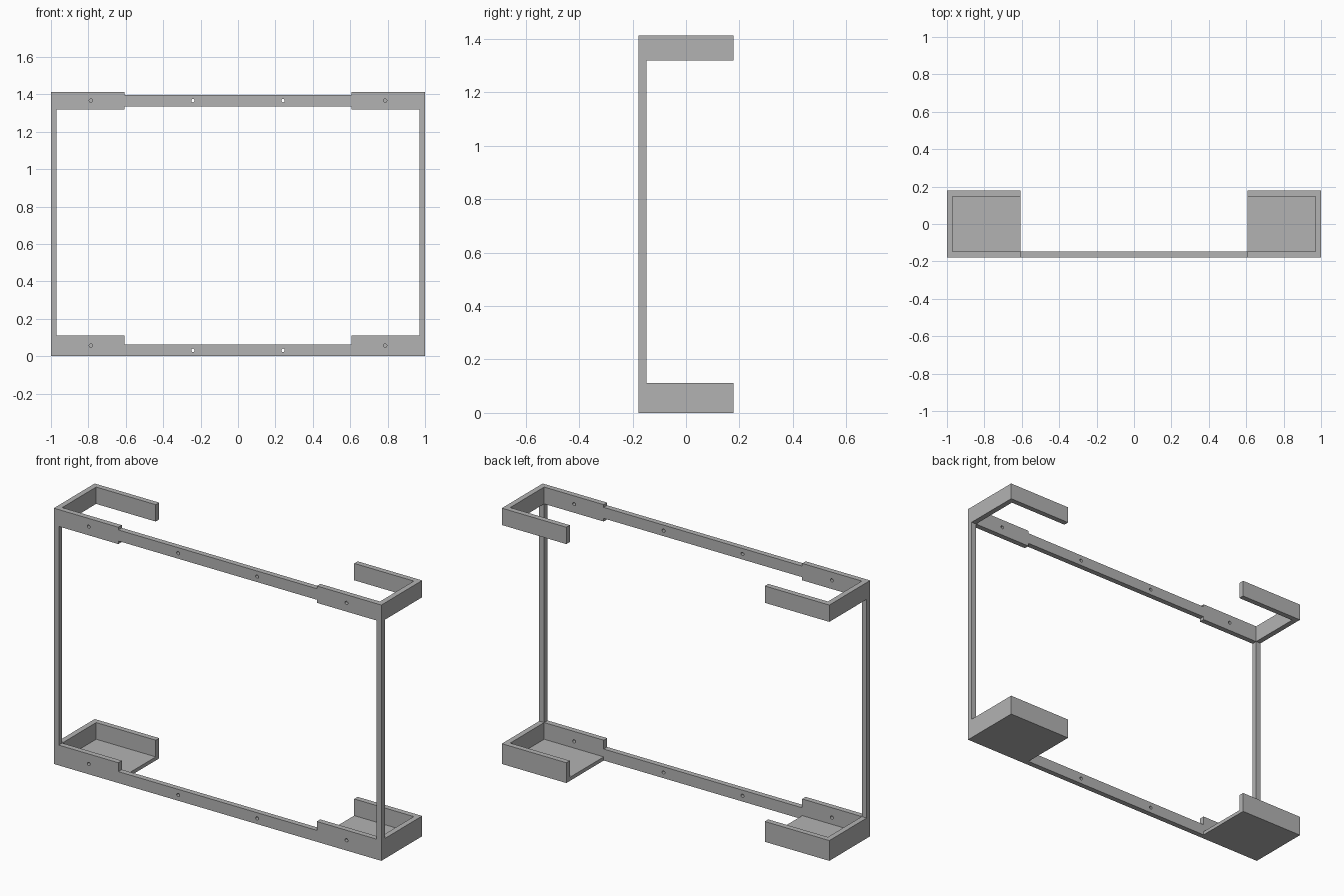
import bpy, bmesh
from mathutils import Matrix, Vector

cube = bpy.data.objects.get("Cube")
if cube:
    bpy.data.objects.remove(cube, do_unlink=True)

HX, HY, H = 1.0, 0.178, 1.412      # half width, half depth, height
WALL, FLOOR = 0.03, 0.02           # wall and floor thickness
INNER = 0.606                      # inner end of the corner brackets
LOW_TOP, HIGH_BOTTOM = 0.112, 1.319
HOLE_R = 0.009

grey = bpy.data.materials.new("light grey")
grey.use_nodes = True
grey.diffuse_color = (0.45, 0.45, 0.45, 1)
grey.node_tree.nodes["Principled BSDF"].inputs["Base Color"].default_value = (0.45, 0.45, 0.45, 1)


def finish(name, bm):
    bmesh.ops.recalc_face_normals(bm, faces=bm.faces)
    mesh = bpy.data.meshes.new(name)
    bm.to_mesh(mesh)
    bm.free()
    mesh.materials.append(grey)
    ob = bpy.data.objects.new(name, mesh)
    bpy.context.collection.objects.link(ob)
    return ob


def prism(name, outline, z0, z1):
    """Extrude an xy outline from z0 up to z1."""
    bm = bmesh.new()
    face = bm.faces.new([bm.verts.new((x, y, z0)) for x, y in outline])
    top = bmesh.ops.extrude_face_region(bm, geom=[face])["geom"]
    bmesh.ops.translate(bm, vec=Vector((0, 0, z1 - z0)),
                        verts=[v for v in top if isinstance(v, bmesh.types.BMVert)])
    return finish(name, bm)


def box(name, x0, x1, y0, y1, z0, z1):
    return prism(name, [(x0, y0), (x1, y0), (x1, y1), (x0, y1)], z0, z1)


def drill(ob, xs, z):
    """Cut round screw holes through the front wall."""
    bm = bmesh.new()
    for x in xs:
        bmesh.ops.create_cone(bm, cap_ends=True, segments=20, radius1=HOLE_R,
                              radius2=HOLE_R, depth=4 * WALL,
                              matrix=Matrix.Translation((x, WALL / 2 - HY, z))
                              @ Matrix.Rotation(1.5707963, 4, 'X'))
    cutter = finish("hole_cutter", bm)
    cutter.hide_render = True
    mod = ob.modifiers.new("holes", 'BOOLEAN')
    mod.operation, mod.solver, mod.object = 'DIFFERENCE', 'EXACT', cutter
    graph = bpy.context.evaluated_depsgraph_get()
    cut = bpy.data.meshes.new_from_object(ob.evaluated_get(graph))
    ob.modifiers.clear()
    ob.data = cut
    bpy.data.objects.remove(cutter, do_unlink=True)


for side, s in (("left", 1), ("right", -1)):
    # C-shaped corner brackets, open towards the middle
    hook = [(s * x, y) for x, y in (
        (INNER, -HY), (HX, -HY), (HX, HY), (INNER, HY),
        (INNER, HY - WALL), (HX - WALL, HY - WALL),
        (HX - WALL, WALL - HY), (INNER, WALL - HY))]
    upper = prism(side + "_upper_bracket", hook, HIGH_BOTTOM, H)
    drill(upper, [s * 0.787], 1.367)
    lower = prism(side + "_lower_bracket", hook, FLOOR, LOW_TOP)
    drill(lower, [s * 0.787], 0.057)
    # Tray under the lower bracket and the corner post
    xa, xb = sorted((s * INNER, s * HX))
    box(side + "_tray_floor", xa, xb, -HY, HY, 0, FLOOR)
    xa, xb = sorted((s * (HX - WALL), s * HX))
    box(side + "_post", xa, xb, -HY, WALL - HY, LOW_TOP, HIGH_BOTTOM)

# Thin cross bars joining the brackets at the front
for name, z0, z1 in (("upper_bar", 1.336, 1.397), ("lower_bar", 0, 0.063)):
    bar = box(name, -INNER, INNER, -HY, WALL - HY, z0, z1)
    drill(bar, [-0.241, 0.241], (z0 + z1) / 2)
